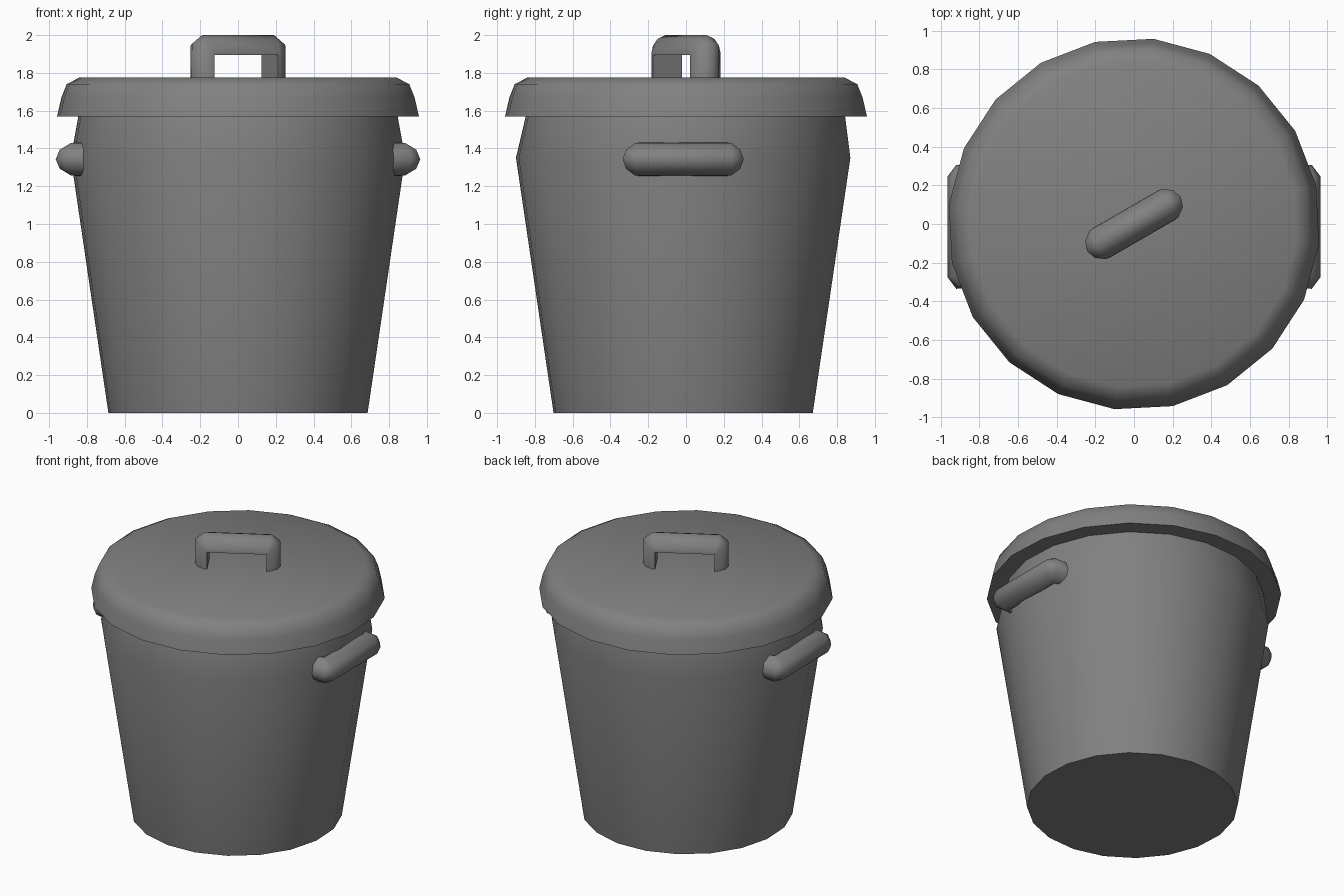
import bpy, bmesh, math
from mathutils import Matrix, Vector

if "Cube" in bpy.data.objects:
    bpy.data.objects.remove(bpy.data.objects["Cube"])

dark_grey = bpy.data.materials.new("dark_grey")
dark_grey.diffuse_color = (.22, .22, .22, 1)
dark_grey.use_nodes = True
dark_grey.node_tree.nodes["Principled BSDF"].inputs["Base Color"].default_value = dark_grey.diffuse_color


def finish(name, bm, angle=65):
    bmesh.ops.remove_doubles(bm, verts=bm.verts, dist=0.0005)
    bmesh.ops.recalc_face_normals(bm, faces=bm.faces)
    me = bpy.data.meshes.new(name)
    bm.to_mesh(me)
    bm.free()
    me.materials.append(dark_grey)
    ob = bpy.data.objects.new(name, me)
    bpy.context.collection.objects.link(ob)
    bpy.ops.object.select_all(action='DESELECT')
    ob.select_set(True)
    bpy.context.view_layer.objects.active = ob
    bpy.ops.object.shade_smooth_by_angle(angle=math.radians(angle))
    return ob


def loft(bm, rings):
    """Skin between closed rings of points and cap both ends."""
    vs = [[bm.verts.new(p) for p in r] for r in rings]
    n = len(vs[0])
    for a, b in zip(vs, vs[1:]):
        for i in range(n):
            j = (i + 1) % n
            bm.faces.new((a[i], a[j], b[j], b[i]))
    bm.faces.new(vs[0])
    bm.faces.new(vs[-1])


def turned(name, profile, sides=20, start=12):
    """Round part from (radius, z, y offset) steps."""
    bm = bmesh.new()
    angles = [math.radians(start) + math.tau * i / sides for i in range(sides)]
    loft(bm, [[(r * math.cos(a), dy + r * math.sin(a), z) for a in angles]
              for r, z, dy in profile])
    return finish(name, bm)


def grip(name, half, leg, matrix):
    """U-shaped handle: runs along local x, stands out along local z."""
    # half-octagon section: (sideways, outward share)
    section = [(-.088, 0), (-.085, .25), (-.05, .8), (0, 1),
               (.05, .8), (.085, .25), (.088, 0)]
    # inner path point and its outward reach
    side = [((half, -leg), (.083, 0)), ((half, 0), (.085, .06)),
            ((half, 0), (.025, .105))]
    stations = side + [((-p[0], p[1]), (-d[0], d[1])) for p, d in reversed(side)]
    bm = bmesh.new()
    loft(bm, [[matrix @ Vector((p[0] + d[0] * u, v, p[1] + d[1] * u))
               for v, u in section] for p, d in stations])
    return finish(name, bm)


# tapered bin body with pinched neck
turned("bin_body", [(.69, 0, -.015), (.89, 1.35, -.015), (.85, 1.57, -.003),
                    (.82, 1.70, 0)])

# lid with sloping rim and rounded shoulder
turned("lid", [(.963, 1.57, 0), (.94, 1.67, 0), (.912, 1.74, 0), (.845, 1.775, 0)])

# lid handle, turned on the lid
grip("lid_handle", .195, .17,
     Matrix.Translation((0, 0, 1.895)) @ Matrix.Rotation(math.radians(30), 4, 'Z'))

# side handles
for label, turn in (("right", 0), ("left", math.pi)):
    out = Matrix(((0, 0, 1, .86), (1, 0, 0, 0), (0, 1, 0, 0), (0, 0, 0, 1)))
    grip(label + "_handle", .235, .12,
         Matrix.Translation((0, -.015, 1.343)) @ Matrix.Rotation(turn, 4, 'Z') @ out)
